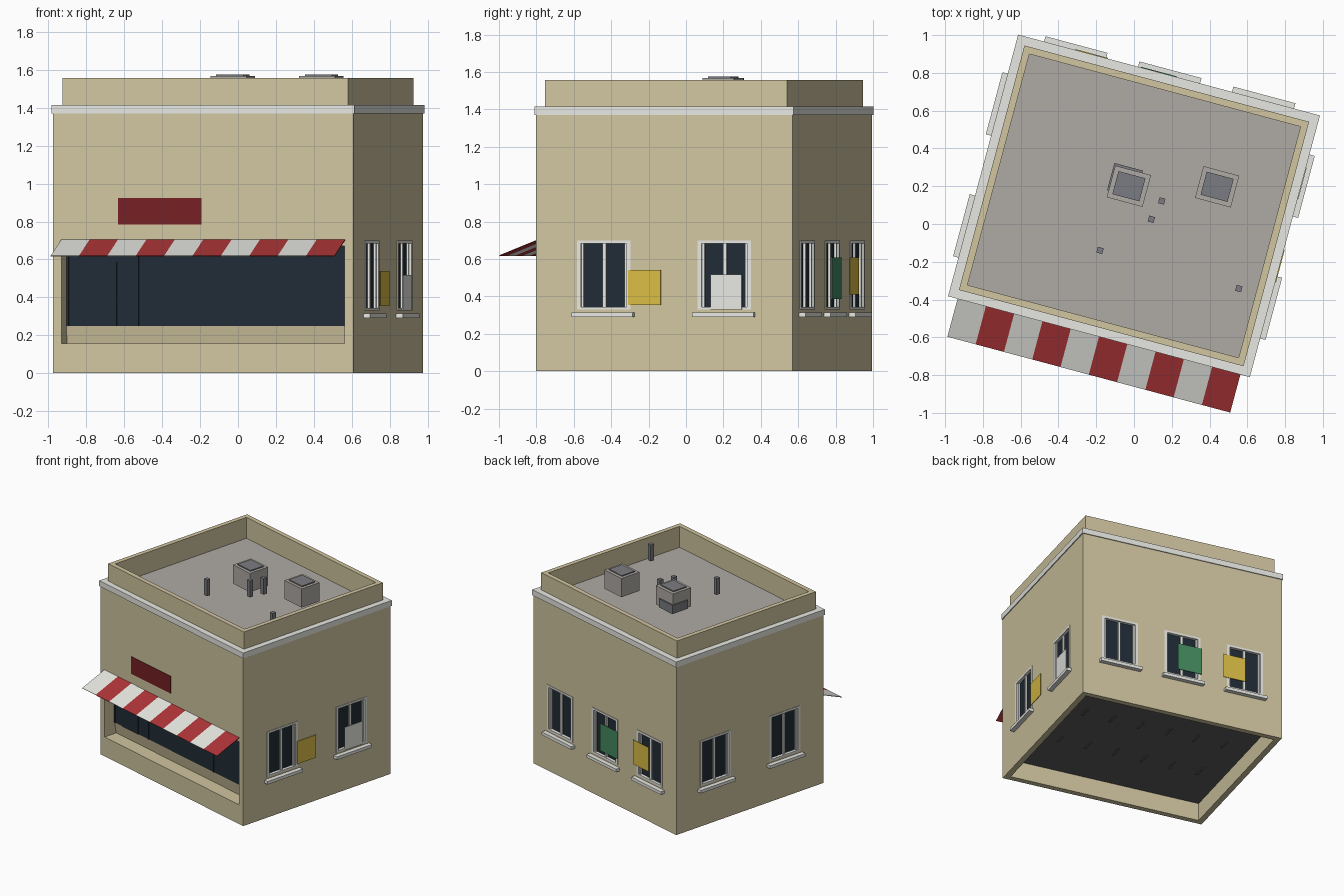
import bpy, bmesh
from math import radians
from mathutils import Matrix, Vector

if "Cube" in bpy.data.objects:
    bpy.data.objects.remove(bpy.data.objects["Cube"])

# The block stands turned on its plot
PLACE = Matrix.Translation((0, 0.096, 0)) @ Matrix.Rotation(radians(-15), 4, 'Z')
HX, HY = 0.82, 0.71


def material(name, hex_code):
    def lin(c):
        return c / 12.92 if c <= 0.04045 else ((c + 0.055) / 1.055) ** 2.4
    rgb = [lin(int(hex_code[i:i + 2], 16) / 255) for i in (0, 2, 4)]
    m = bpy.data.materials.new(name)
    m.use_nodes = True
    m.diffuse_color = (*rgb, 1)
    m.node_tree.nodes["Principled BSDF"].inputs["Base Color"].default_value = (*rgb, 1)
    return m


WALL = material("beige_render", "D1C5A0")
TRIM = material("off_white", "E8E8E3")
RED = material("awning_red", "AF3538")
SIGN = material("dark_red", "762024")
GLASS = material("dark_glass", "202B35")
ROOF = material("roof_grey", "AFAAA5")
METAL = material("metal_grey", "7B7C82")
CHARCOAL = material("charcoal", "5E5D60")
GREEN = material("green", "458A5F")
YELLOW = material("yellow", "DABD45")


def finish(name, bm, mats, matrix=PLACE):
    bmesh.ops.recalc_face_normals(bm, faces=bm.faces)
    mesh = bpy.data.meshes.new(name)
    bm.to_mesh(mesh)
    bm.free()
    mesh.transform(matrix)
    for m in mats:
        mesh.materials.append(m)
    obj = bpy.data.objects.new(name, mesh)
    bpy.context.collection.objects.link(obj)
    return obj


def add_box(bm, lo, hi, index=0, matrix=Matrix()):
    lo, hi = Vector(lo), Vector(hi)
    made = bmesh.ops.create_cube(bm, size=1, matrix=matrix @ Matrix.Translation((lo + hi) / 2)
                                 @ Matrix.Diagonal((*(hi - lo), 1)))
    for f in {f for v in made["verts"] for f in v.link_faces}:
        f.material_index = index


def box(name, lo, hi, mat, matrix=PLACE):
    bm = bmesh.new()
    add_box(bm, lo, hi)
    return finish(name, bm, [mat], matrix)


# Each side frame has its wall on local y = 0, facing -y
def side(angle, distance):
    return PLACE @ Matrix.Rotation(radians(angle), 4, 'Z') @ Matrix.Translation((0, -distance, 0))


SIDES = {"right": side(90, HX), "back": side(180, HY), "left": side(270, HX)}
WINDOWS = {"right": (-0.335, 0.333), "left": (-0.333, 0.335), "back": (-0.515, 0, 0.515)}
WIDE, SILL, HEAD = 0.148, 0.33, 0.7

# Walls, cornice, parapet, roof deck and hollow base as one stepped shell
rings = [(-0.045, 0.145, 0), (-0.045, 0, 0), (0, 0, 0), (0, 1.37, 1), (0.007, 1.37, 1),
         (0.007, 1.415, 1), (-0.04, 1.415, 0), (-0.04, 1.556, 0), (-0.077, 1.556, 0),
         (-0.077, 1.385, 0)]
bm = bmesh.new()
loops = []
for out, z, mat in rings:
    x, y = HX + out, HY + out
    loops.append([bm.verts.new((sx * x, sy * y, z))
                  for sx, sy in ((-1, -1), (1, -1), (1, 1), (-1, 1))])
for k in range(len(loops) - 1):
    for i in range(4):
        j = (i + 1) % 4
        f = bm.faces.new((loops[k][i], loops[k][j], loops[k + 1][j], loops[k + 1][i]))
        f.material_index = rings[k][2]
bm.faces.new(loops[0]).material_index = 3
bm.faces.new(loops[-1]).material_index = 2
shell = finish("building_shell", bm, [WALL, TRIM, ROOF, CHARCOAL])

# Recesses for the shopfront and the windows
LEFT, RIGHT, PANE, BACK = -0.773, 0.772, -0.615, -0.59
bm = bmesh.new()
add_box(bm, (LEFT, -0.9, 0.157), (RIGHT, BACK, 0.67), matrix=PLACE)
for label, spots in WINDOWS.items():
    for x in spots:
        add_box(bm, (x - WIDE, -0.1, SILL), (x + WIDE, 0.03, HEAD), matrix=SIDES[label])
cutter = finish("recess_cutter", bm, [WALL], Matrix())
cutter.hide_render = True
cut = shell.modifiers.new("recess", 'BOOLEAN')
cut.operation = 'DIFFERENCE'
cut.solver = 'EXACT'
cut.object = cutter
bpy.context.view_layer.update()
cut_mesh = bpy.data.meshes.new_from_object(
    shell.evaluated_get(bpy.context.evaluated_depsgraph_get()))
shell.modifiers.clear()
shell.data = cut_mesh
bpy.data.objects.remove(cutter)

# Shopfront riser with a slight undercut
bm = bmesh.new()
profile = [(PANE, 0.25), (BACK, 0.25), (BACK, 0.157), (PANE + 0.018, 0.157)]
base = bm.faces.new([bm.verts.new((LEFT, y, z)) for y, z in profile])
swept = bmesh.ops.extrude_face_region(bm, geom=[base])["geom"]
bmesh.ops.translate(bm, vec=(RIGHT - LEFT, 0, 0),
                    verts=[g for g in swept if isinstance(g, bmesh.types.BMVert)])
finish("shopfront_riser", bm, [WALL])

# Shopfront glazing, mullions and door
box("shopfront_glass", (LEFT, PANE, 0.25), (RIGHT, BACK, 0.67), GLASS)
bm = bmesh.new()
front = PANE - 0.005
for u in (LEFT + 0.008, -0.383, 0.367):
    add_box(bm, (u - 0.006, front, 0.25), (u + 0.006, PANE + 0.002, 0.67))
add_box(bm, (-0.678, front, 0.25), (-0.497, PANE + 0.002, 0.585))
finish("shopfront_mullions_and_door", bm, [GLASS])

# Sign board
box("sign_board", (-0.465, -HY - 0.004, 0.785), (-0.008, -HY + 0.002, 0.925), SIGN)

# Striped awning
bm = bmesh.new()
STRIPES, HALF = 10, 0.775
for i in range(STRIPES):
    a = -HALF + 2 * HALF * i / STRIPES
    b = a + 2 * HALF / STRIPES
    f = bm.faces.new([bm.verts.new(p) for p in (
        (a, -0.925, 0.62), (b, -0.925, 0.62), (b, -HY, 0.705), (a, -HY, 0.705))])
    f.material_index = i % 2
bmesh.ops.remove_doubles(bm, verts=bm.verts, dist=0.0001)
awning = finish("awning", bm, [TRIM, RED])
awning.modifiers.new("thickness", 'SOLIDIFY').thickness = 0.004


# Recessed windows with frame, inner sash and sill
def window(name, matrix, x):
    box(name + "_glass", (x - WIDE, 0.02, SILL), (x + WIDE, 0.03, HEAD), GLASS, matrix)
    bm = bmesh.new()
    for s in (-1, 1):
        a, b = sorted((x + s * WIDE, x + s * (WIDE - 0.022)))
        add_box(bm, (a, -0.004, SILL), (b, 0.03, HEAD))
        a, b = sorted((x + s * (WIDE - 0.02), x + s * (WIDE - 0.035)))
        add_box(bm, (a, 0.008, SILL), (b, 0.03, HEAD))
    add_box(bm, (x - 0.01, 0.008, SILL), (x + 0.01, 0.03, HEAD))
    add_box(bm, (x - WIDE, -0.004, HEAD - 0.017), (x + WIDE, 0.03, HEAD))
    add_box(bm, (x - WIDE, -0.004, SILL), (x + WIDE, 0.03, SILL + 0.014))
    finish(name + "_frame", bm, [TRIM], matrix)
    box(name + "_sill", (x - 0.17, -0.036, 0.29), (x + 0.17, 0.002, 0.315), TRIM, matrix)


for label, spots in WINDOWS.items():
    for n, x in enumerate(spots):
        window(f"{label}_window_{n + 1}", SIDES[label], x)

# Flat notice panels on the walls
for name, label, x, half, z0, z1, mat in (
        ("yellow_side_panel", "right", -0.107, 0.09, 0.355, 0.54, YELLOW),
        ("white_side_panel", "right", 0.345, 0.086, 0.33, 0.518, TRIM),
        ("green_back_panel", "back", 0.057, 0.098, 0.385, 0.607, GREEN),
        ("yellow_back_panel", "back", 0.425, 0.09, 0.41, 0.607, YELLOW)):
    box(name, (x - half, -0.011, z0), (x + half, -0.007, z1), mat, SIDES[label])


def local(x, y):
    return PLACE.inverted() @ Vector((x, y, 0))


# Rooftop units with rimmed lids, the first on an offset plinth
for n, spot in enumerate(((-0.027, 0.2), (0.44, 0.197))):
    u, v, _ = local(*spot)
    bm = bmesh.new()
    add_box(bm, (u - 0.098, v - 0.087, 1.415), (u + 0.098, v + 0.087, 1.568))
    add_box(bm, (u - 0.074, v - 0.063, 1.56), (u + 0.074, v + 0.063, 1.576), 1)
    if n == 0:
        add_box(bm, (u - 0.106, v - 0.05, 1.41), (u + 0.05, v + 0.099, 1.48), 1)
    finish(f"roof_unit_{n + 1}", bm, [ROOF, METAL])

# Vent pipes
for n, spot in enumerate(((-0.18, -0.14), (0.092, 0.025), (0.147, 0.122), (0.555, -0.342))):
    u, v, _ = local(*spot)
    box(f"vent_pipe_{n + 1}", (u - 0.016, v - 0.016, 1.42), (u + 0.016, v + 0.016, 1.553), METAL)

# Small ribs under the floor slab
bm = bmesh.new()
for i in range(6):
    for v in (-0.22, 0.22):
        u = -0.575 + 0.23 * i
        add_box(bm, (u - 0.008, v - 0.05, 0.138), (u + 0.008, v + 0.05, 0.147))
finish("underfloor_ribs", bm, [CHARCOAL])
